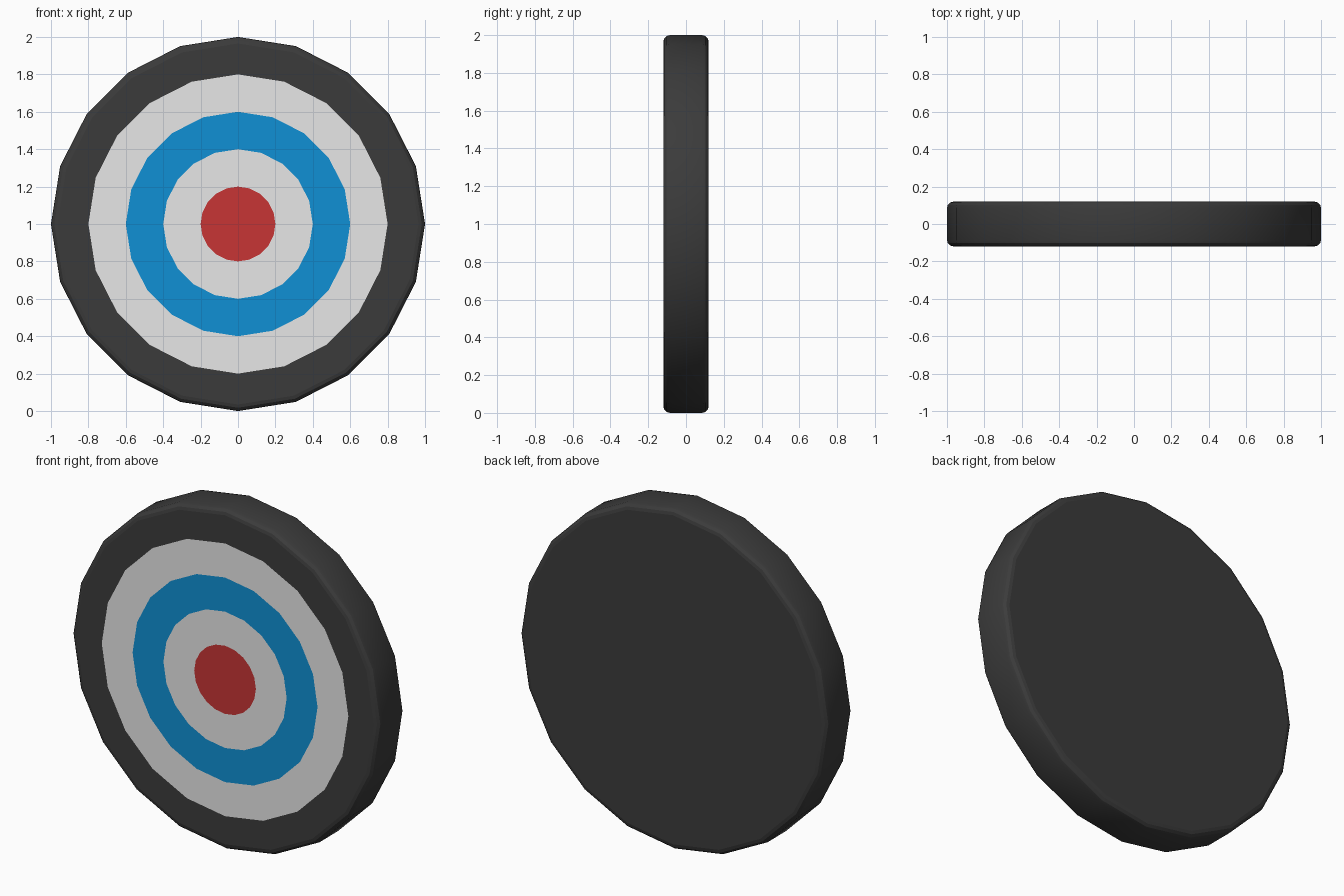
import bpy, bmesh, math

if "Cube" in bpy.data.objects:
    bpy.data.objects.remove(bpy.data.objects["Cube"])

SIDES = 20
HALF = 0.12      # half thickness
BEVEL = 0.035    # rounded rim edge

def material(name, rgb):
    m = bpy.data.materials.new(name)
    m.diffuse_color = (*rgb, 1)
    m.use_nodes = True
    m.node_tree.nodes["Principled BSDF"].inputs["Base Color"].default_value = m.diffuse_color
    return m

mats = [material("red", (0.57, 0.035, 0.035)),
        material("white", (0.8, 0.8, 0.8)),
        material("blue", (0.005, 0.28, 0.66)),
        material("charcoal", (0.044, 0.044, 0.044))]

# Profile (radius, y) from the front centre, round the rim, to the back centre
profile = [(r, -HALF) for r in (0.2, 0.4, 0.6, 0.8)]
arc = [(1 - BEVEL + BEVEL * math.sin(a), -HALF + BEVEL - BEVEL * math.cos(a))
       for a in (math.radians(d) for d in (0, 30, 60, 90))]
profile += arc + [(r, -y) for r, y in reversed(arc)]
ring_colour = [1, 2, 1]      # bands outside the bullseye; the rest is charcoal

bm = bmesh.new()
rings = []
for r, y in profile:
    rings.append([bm.verts.new((r * math.cos(2 * math.pi * i / SIDES), y,
                                1 + r * math.sin(2 * math.pi * i / SIDES)))
                  for i in range(SIDES)])

# Bullseye and back disc
bm.faces.new(rings[0]).material_index = 0
bm.faces.new(list(reversed(rings[-1]))).material_index = 3

# Bands and rim
for k, (a, b) in enumerate(zip(rings, rings[1:])):
    for i in range(SIDES):
        j = (i + 1) % SIDES
        f = bm.faces.new((a[i], b[i], b[j], a[j]))
        f.material_index = ring_colour[k] if k < 3 else 3
bmesh.ops.recalc_face_normals(bm, faces=bm.faces)

mesh = bpy.data.meshes.new("target_board")
bm.to_mesh(mesh)
bm.free()
for m in mats:
    mesh.materials.append(m)
board = bpy.data.objects.new("target_board", mesh)
bpy.context.collection.objects.link(board)

# Smooth rim, crisp flat faces
bpy.context.view_layer.objects.active = board
board.select_set(True)
bpy.ops.object.shade_smooth_by_angle(angle=math.radians(29))
for f in mesh.polygons:
    if abs(f.normal.y) > 0.999:
        f.use_smooth = False
